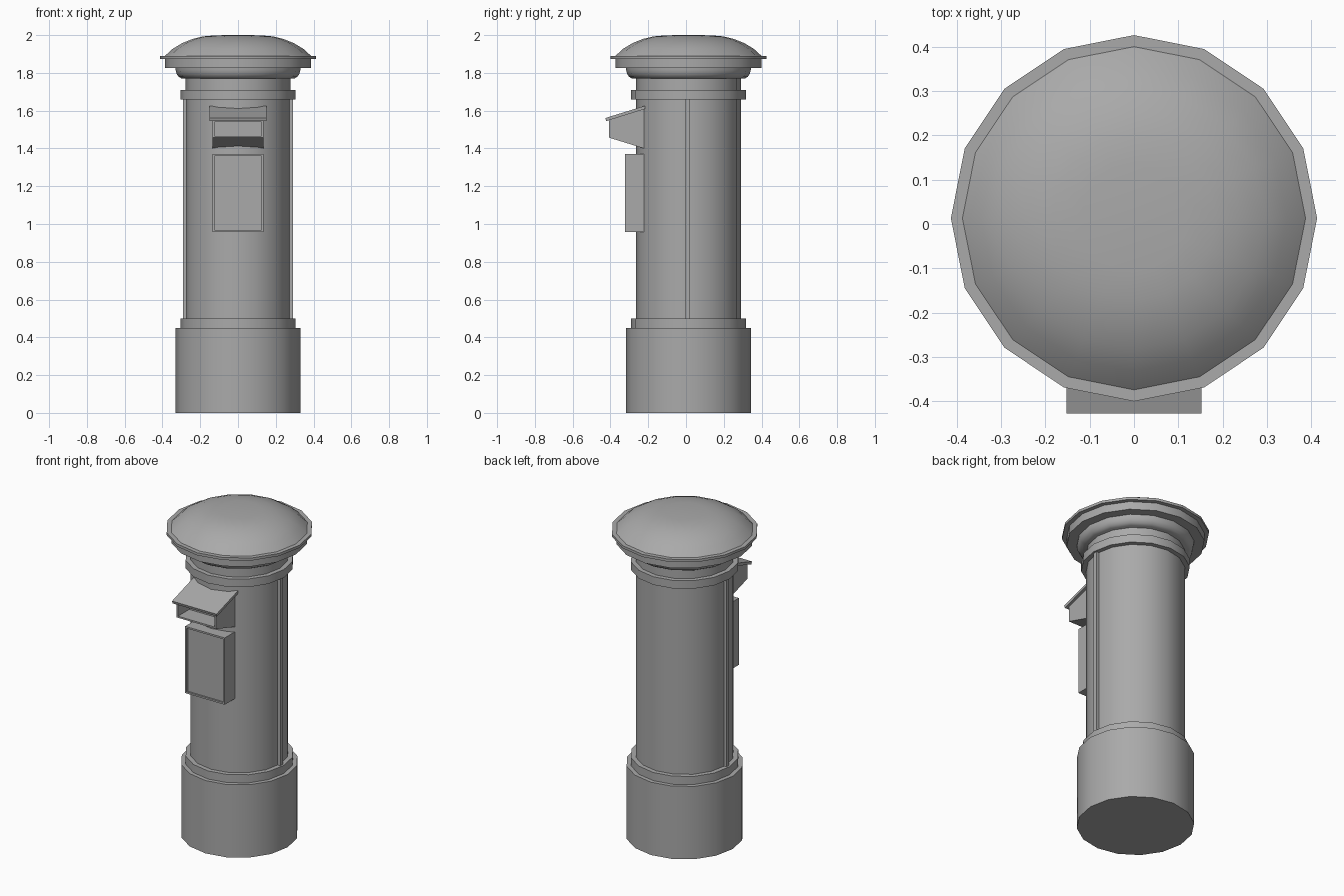
import bpy
import bmesh
from math import radians, tau
from mathutils import Vector

cube = bpy.data.objects.get("Cube")
if cube:
    bpy.data.objects.remove(cube, do_unlink=True)

SIDES = 16
AXIS_Y = 0.013   # the column sits slightly behind centre because of the hood

grey = bpy.data.materials.new("plain_grey")
grey.use_nodes = True
grey.diffuse_color = (0.4, 0.4, 0.4, 1)
grey.node_tree.nodes["Principled BSDF"].inputs["Base Color"].default_value = (0.4, 0.4, 0.4, 1)


def finish(name, bm, smooth=False):
    bmesh.ops.recalc_face_normals(bm, faces=bm.faces)
    mesh = bpy.data.meshes.new(name)
    bm.to_mesh(mesh)
    bm.free()
    mesh.materials.append(grey)
    if smooth:
        mesh.shade_smooth()
        mesh.set_sharp_from_angle(angle=radians(30))
    obj = bpy.data.objects.new(name, mesh)
    bpy.context.collection.objects.link(obj)
    return obj


def lathe(name, profile):
    """Turn a (radius, height) profile around the column axis."""
    bm = bmesh.new()
    verts = [bm.verts.new((r, 0, z)) for r, z in profile]
    edges = [bm.edges.new(pair) for pair in zip(verts, verts[1:])]
    bmesh.ops.spin(bm, geom=verts + edges, cent=(0, 0, 0), axis=(0, 0, 1),
                   angle=tau, steps=SIDES)
    bmesh.ops.remove_doubles(bm, verts=bm.verts, dist=0.0005)
    obj = finish(name, bm, smooth=True)
    obj.location.y = AXIS_Y
    return obj


def drum(name, radius, low, high):
    return lathe(name, [(0, low), (radius, low), (radius, high), (0, high)])


def side_prism(name, outline, x0, x1, border=0, depth=0):
    """Extrude a (y, z) outline across x; optionally recess its front face."""
    bm = bmesh.new()
    face = bm.faces.new([bm.verts.new((x0, y, z)) for y, z in outline])
    moved = bmesh.ops.extrude_face_region(bm, geom=[face])["geom"]
    bmesh.ops.translate(bm, vec=(x1 - x0, 0, 0),
                        verts=[g for g in moved if isinstance(g, bmesh.types.BMVert)])
    if not any(f.calc_center_median().x < x0 + 1e-5 for f in bm.faces):
        bm.faces.new([v for v in bm.verts if v.co.x < x0 + 1e-5])
    bmesh.ops.recalc_face_normals(bm, faces=bm.faces)
    if border:
        front = min(bm.faces, key=lambda f: f.calc_center_median().y)
        bmesh.ops.inset_region(bm, faces=[front], thickness=border)
        pushed = bmesh.ops.extrude_face_region(bm, geom=[front])["geom"]
        bmesh.ops.translate(bm, vec=Vector((0, depth, 0)),
                            verts=[g for g in pushed if isinstance(g, bmesh.types.BMVert)])
        if front.is_valid:
            bm.faces.remove(front)
    return finish(name, bm)


def box_outline(y0, y1, z0, z1):
    return [(y0, z0), (y1, z0), (y1, z1), (y0, z1)]


# Column
drum("base", 0.33, 0, 0.45)
drum("lower_band", 0.305, 0.44, 0.50)
drum("shaft", 0.277, 0.49, 1.78)
drum("upper_band", 0.305, 1.66, 1.71)

# Cap: rounded cornice, fascia, thin brim and dome
lathe("cornice", [(0, 1.77), (0.298, 1.77), (0.314, 1.779), (0.325, 1.795),
                  (0.33, 1.815), (0.33, 1.84), (0, 1.84)])
drum("fascia", 0.387, 1.825, 1.88)
drum("brim", 0.413, 1.874, 1.89)
lathe("dome", [(0.387, 1.885), (0.387, 1.89), (0.345, 1.928), (0.295, 1.958),
               (0.24, 1.98), (0.185, 1.993), (0.12, 1.999), (0, 2.0)])

# Vertical strips on both sides of the shaft
for side, sign in (("left", 1), ("right", -1)):
    ends = sorted((sign * 0.26, sign * 0.292))
    side_prism(side + "_strip", box_outline(-0.004, 0.022, 0.495, 1.665), *ends)

# Framed notice panel on the front
side_prism("notice_panel", box_outline(-0.323, -0.222, 0.957, 1.37),
           -0.135, 0.135, border=0.015, depth=0.01)

# Posting slot with its sloping roof
side_prism("slot_hood", [(-0.407, 1.457), (-0.222, 1.4), (-0.222, 1.61), (-0.407, 1.55)],
           -0.135, 0.135, border=0.014, depth=0.11)
side_prism("hood_roof", [(-0.422, 1.545), (-0.217, 1.609), (-0.217, 1.626), (-0.427, 1.561)],
           -0.152, 0.152)
